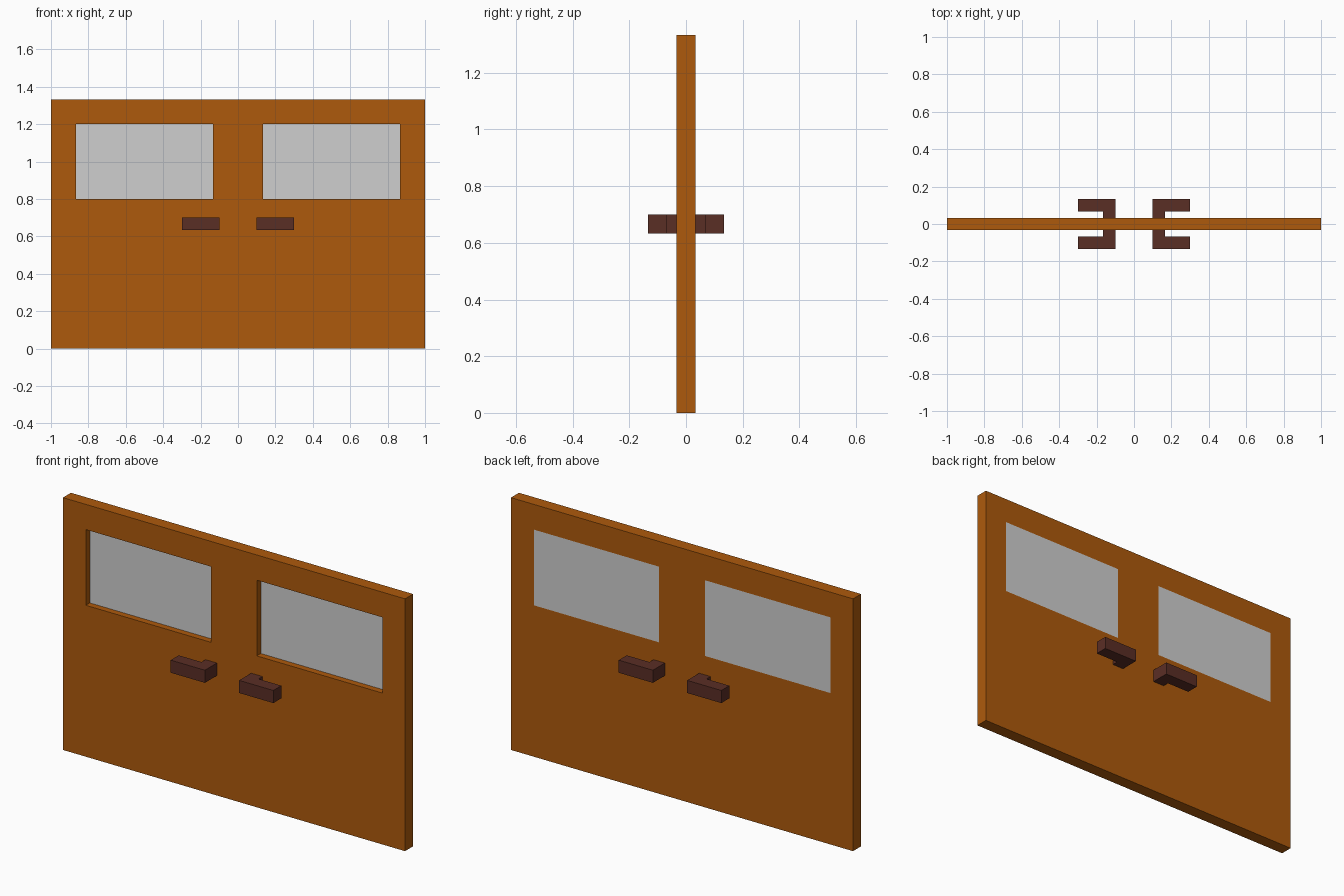
import bpy, bmesh
from mathutils import Vector

if "Cube" in bpy.data.objects:
    bpy.data.objects.remove(bpy.data.objects["Cube"])

T = 1 / 30  # half thickness of the door


def srgb(r, g, b):
    lin = [(c / 255 / 12.92) if c < 10 else ((c / 255 + 0.055) / 1.055) ** 2.4 for c in (r, g, b)]
    return (*lin, 1.0)


def material(name, rgb):
    m = bpy.data.materials.new(name)
    m.diffuse_color = srgb(*rgb)
    m.use_nodes = True
    m.node_tree.nodes["Principled BSDF"].inputs["Base Color"].default_value = m.diffuse_color
    return m


wood = material("orange_wood", (174, 90, 12))
dark = material("dark_brown", (90, 46, 37))
grey = material("window_grey", (207, 207, 207))


def extruded(name, polygons, offset, mat, mirror=None):
    """Extrude polygons that share corners into one closed solid."""
    bm = bmesh.new()
    for poly in polygons:
        bm.faces.new([bm.verts.new(p) for p in poly])
    bmesh.ops.remove_doubles(bm, verts=bm.verts, dist=1e-4)
    ext = bmesh.ops.extrude_face_region(bm, geom=bm.faces[:], use_keep_orig=True)
    moved = [v for v in ext["geom"] if isinstance(v, bmesh.types.BMVert)]
    bmesh.ops.translate(bm, verts=moved, vec=Vector(offset))
    bmesh.ops.recalc_face_normals(bm, faces=bm.faces)
    me = bpy.data.meshes.new(name)
    bm.to_mesh(me)
    bm.free()
    me.materials.append(mat)
    ob = bpy.data.objects.new(name, me)
    bpy.context.collection.objects.link(ob)
    if mirror:
        mod = ob.modifiers.new("mirror", "MIRROR")
        mod.use_axis = mirror
        mod.use_mirror_merge = False
    return ob


def rect(x0, x1, z0, z1, y):
    return [(x0, y, z0), (x1, y, z0), (x1, y, z1), (x0, y, z1)]


# door slab: a grid of cells with the two window cells left open
xs = [-1, -0.8667, -0.1333, 0.1333, 0.8667, 1]
zs = [0, 0.8, 1.2, 1.3333]
cells = [rect(xs[i], xs[i + 1], zs[j], zs[j + 1], -T)
         for i in range(5) for j in range(3) if not (j == 1 and i in (1, 3))]
extruded("door_slab", cells, (0, 2 * T, 0), wood)

# window panes: recessed at the front, flush at the back
extruded("window_panes", [rect(0.1333, 0.8667, 0.8, 1.2, 0)], (0, T, 0), grey,
         (True, False, False))

# L-shaped handles, mirrored left-right and front-back
profile = [(0.1, -T), (0.1, -4 * T), (0.3, -4 * T), (0.3, -2 * T), (0.1667, -2 * T), (0.1667, -T)]
extruded("door_handles", [[(x, y, 0.6333) for x, y in profile]], (0, 0, 2 * T), dark,
         (True, True, False))
